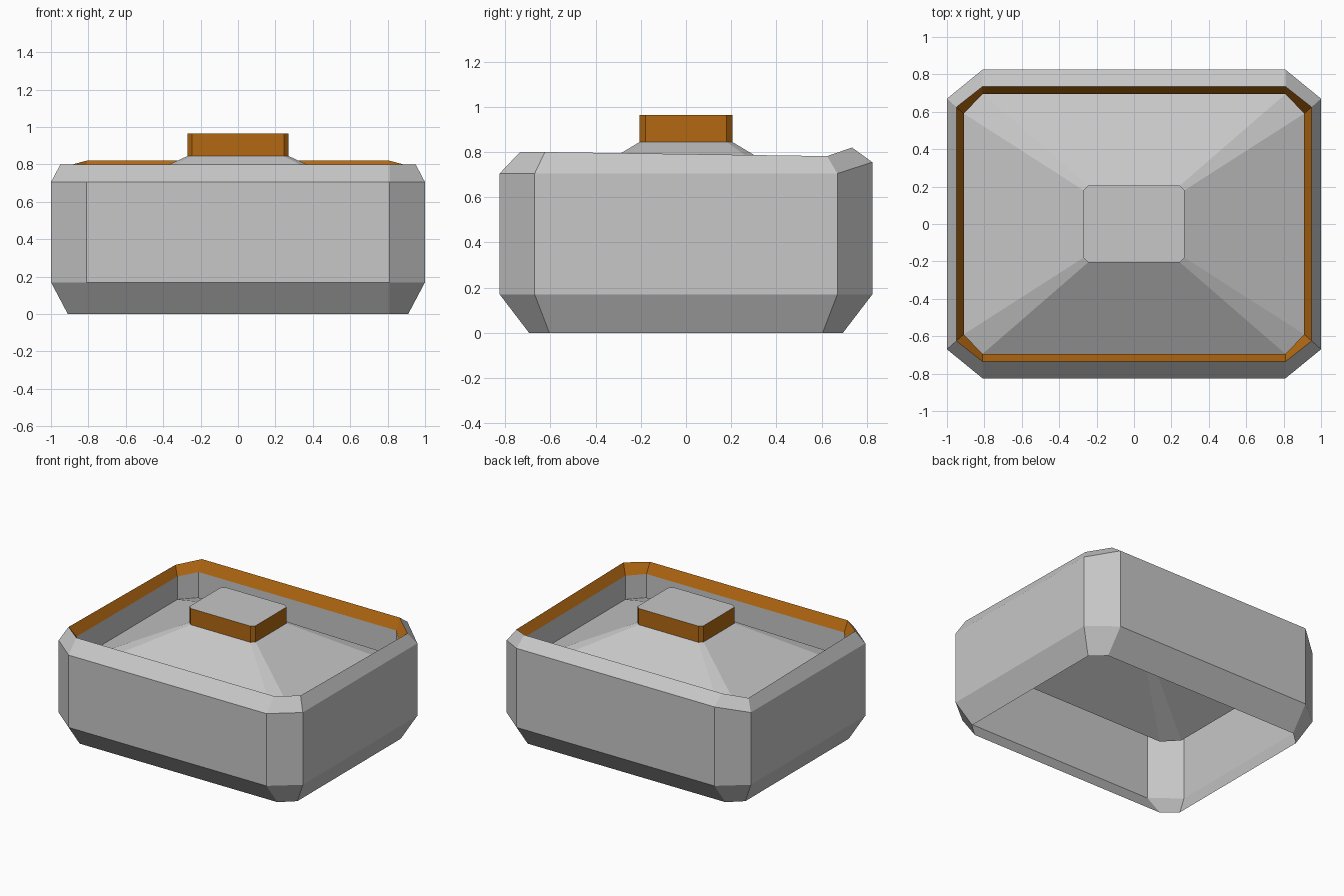
import bpy
import bmesh

old = bpy.data.objects.get("Cube")
if old:
    bpy.data.objects.remove(old, do_unlink=True)


def make_material(name, color):
    mat = bpy.data.materials.new(name)
    mat.use_nodes = True
    mat.diffuse_color = color
    mat.node_tree.nodes["Principled BSDF"].inputs["Base Color"].default_value = color
    return mat


grey = make_material("light grey", (0.57, 0.57, 0.57, 1))
orange = make_material("burnt orange", (0.45, 0.14, 0.006, 1))


def octagon(hx, hy, cx, cy, z, z_back=None, z_back_side=None):
    """Chamfered rectangle, counter-clockwise; the back may sit at its own height."""
    z_back = z if z_back is None else z_back
    z_back_side = z if z_back_side is None else z_back_side
    return [(-cx, -hy, z), (cx, -hy, z), (hx, -cy, z), (hx, cy, z_back_side),
            (cx, hy, z_back), (-cx, hy, z_back), (-hx, cy, z_back_side), (-hx, -cy, z)]


def loft(name, rings, materials, band_material=None, cap_material=None):
    """Skin consecutive rings; optionally close the last one with a flat cap."""
    bm = bmesh.new()
    loops = [[bm.verts.new(p) for p in ring] for ring in rings]
    for k, (low, high) in enumerate(zip(loops, loops[1:])):
        for i in range(len(low)):
            j = (i + 1) % len(low)
            face = bm.faces.new((low[i], low[j], high[j], high[i]))
            face.material_index = band_material[k] if band_material else 0
    if cap_material is not None:
        bm.faces.new(loops[-1]).material_index = cap_material
    mesh = bpy.data.meshes.new(name)
    bm.to_mesh(mesh)
    bm.free()
    for mat in materials:
        mesh.materials.append(mat)
    obj = bpy.data.objects.new(name, mesh)
    bpy.context.collection.objects.link(obj)
    return obj


# Shared cross-sections
bottom = octagon(0.91, 0.695, 0.81, 0.605, 0)
belt = octagon(1.0, 0.825, 0.81, 0.67, 0.17)
shoulder = octagon(1.0, 0.825, 0.81, 0.67, 0.705, 0.755, 0.705)
rim = octagon(0.95, 0.735, 0.81, 0.625, 0.8, 0.82, 0.782)
lip = octagon(0.91, 0.695, 0.81, 0.59, 0.725, 0.74, 0.72)
floor = octagon(0.91, 0.695, 0.81, 0.59, 0.55)
neck = octagon(0.27, 0.205, 0.245, 0.18, 0.845)
crown = octagon(0.27, 0.205, 0.245, 0.18, 0.965)

# Outer shell, open underneath
loft("outer_shell", [bottom, belt, shoulder, rim], [grey])

# Coloured lip and the plain wall below it
loft("inner_lip", [rim, lip, floor], [orange, grey], [0, 1])

# Sloping deck rising to the middle
loft("sloped_deck", [floor, neck], [grey])

# Raised block with coloured sides and a plain top
loft("center_block", [neck, crown], [orange, grey], [0], cap_material=1)
